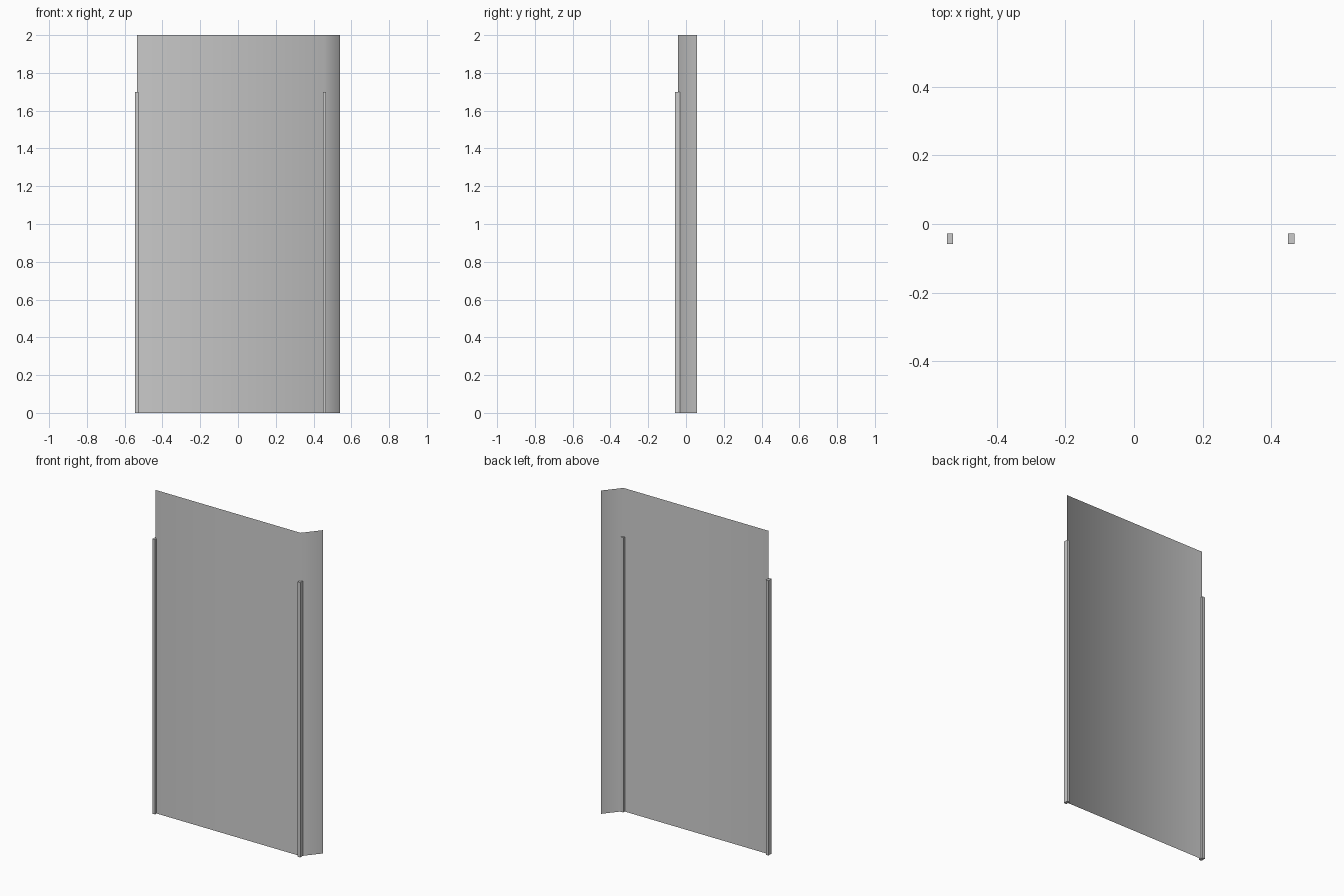
import bpy
import bmesh

if "Cube" in bpy.data.objects:
    bpy.data.objects.remove(bpy.data.objects["Cube"])


def make_object(name, bm):
    mesh = bpy.data.meshes.new(name)
    bm.to_mesh(mesh)
    bm.free()
    obj = bpy.data.objects.new(name, mesh)
    bpy.context.collection.objects.link(obj)
    return obj


def upright_bar(name, x, y, width, depth, height):
    bm = bmesh.new()
    bmesh.ops.create_cube(bm, size=1)
    bmesh.ops.scale(bm, vec=(width, depth, height), verts=bm.verts)
    bmesh.ops.translate(bm, vec=(x, y, height / 2), verts=bm.verts)
    return make_object(name, bm)


# Thin sheet: plan profile with a folded flap on the right, raised to full height
LEFT, CORNER, PLANE_Y = -0.535, 0.458, -0.043
profile = [(LEFT, PLANE_Y), (CORNER, PLANE_Y), (0.541, 0.058)]
bm = bmesh.new()
low = [bm.verts.new((x, y, 0)) for x, y in profile]
high = [bm.verts.new((x, y, 2)) for x, y in profile]
for i in range(len(profile) - 1):
    face = bm.faces.new((low[i], low[i + 1], high[i + 1], high[i]))
    face.smooth = True  # smooth across the fold
make_object("folded_panel", bm)

# Slim posts at the free edge and at the fold
for name, x in (("left_post", LEFT - 0.001), ("right_post", CORNER)):
    upright_bar(name, x, PLANE_Y, 0.018, 0.03, 1.7)
